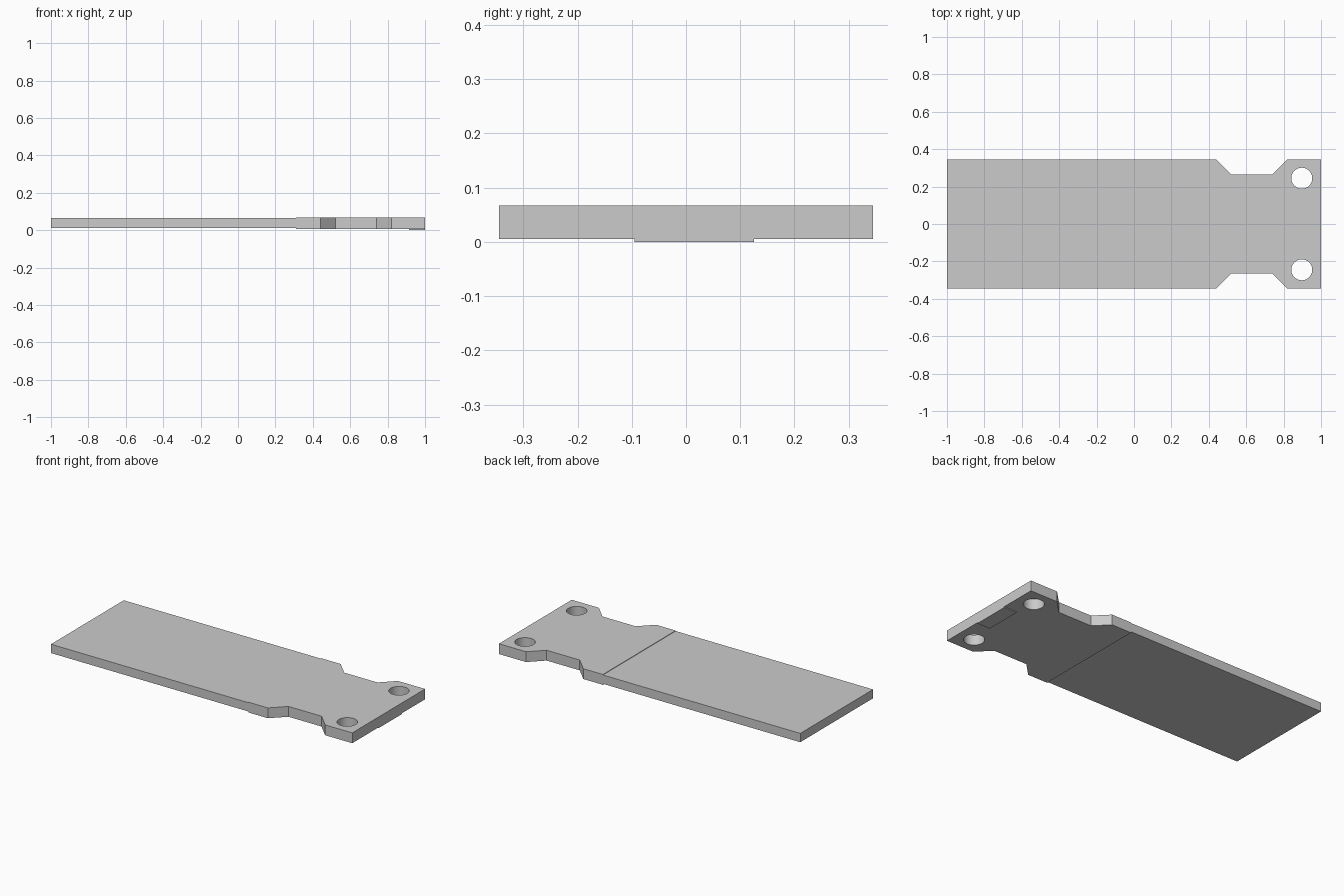
import bpy, bmesh, math

if "Cube" in bpy.data.objects:
    bpy.data.objects.remove(bpy.data.objects["Cube"])


def plate(name, outlines, z0, z1):
    """Flat plate from closed outlines; outlines after the first are holes."""
    cu = bpy.data.curves.new(name, 'CURVE')
    cu.dimensions = '2D'
    cu.fill_mode = 'BOTH'
    cu.extrude = (z1 - z0) / 2
    for pts in outlines:
        s = cu.splines.new('POLY')
        s.points.add(len(pts) - 1)
        for p, (x, y) in zip(s.points, pts):
            p.co = (x, y, 0, 1)
        s.use_cyclic_u = True
    ob = bpy.data.objects.new(name, cu)
    bpy.context.collection.objects.link(ob)
    bpy.ops.object.select_all(action='DESELECT')
    ob.select_set(True)
    bpy.context.view_layer.objects.active = ob
    bpy.ops.object.convert(target='MESH')
    ob = bpy.context.object
    ob.name = name
    # weld caps to walls and place at height
    bm = bmesh.new()
    bm.from_mesh(ob.data)
    bmesh.ops.remove_doubles(bm, verts=bm.verts, dist=1e-5)
    bmesh.ops.recalc_face_normals(bm, faces=bm.faces)
    bmesh.ops.translate(bm, verts=bm.verts, vec=(0, 0, (z0 + z1) / 2))
    bm.to_mesh(ob.data)
    bm.free()
    bpy.ops.object.shade_smooth_by_angle(angle=math.radians(30))
    return ob


def rect(x0, x1, y0, y1):
    return [(x0, y0), (x1, y0), (x1, y1), (x0, y1)]


def circle(cx, cy, r, n=48):
    return [(cx + r * math.cos(2 * math.pi * i / n),
             cy + r * math.sin(2 * math.pi * i / n)) for i in range(n)]


W = 0.345       # half width
STEP = 0.31     # where blade meets the notched head

# long plain blade, slightly thinner than the head
plate("blade", [rect(-1, STEP, -W, W)], 0.011, 0.064)

# head with side notches and two mounting holes
side = [(STEP, -W), (0.44, -W), (0.52, -0.265), (0.74, -0.265), (0.82, -W), (1, -W)]
outline = side + [(x, -y) for x, y in reversed(side)]
holes = [circle(0.897, s * 0.245, 0.056) for s in (-1, 1)]
plate("notched_head", [outline] + holes, 0.005, 0.067)

# thin pad under the end edge
plate("end_pad", [rect(0.915, 1, -0.095, 0.125)], 0.0, 0.005)
